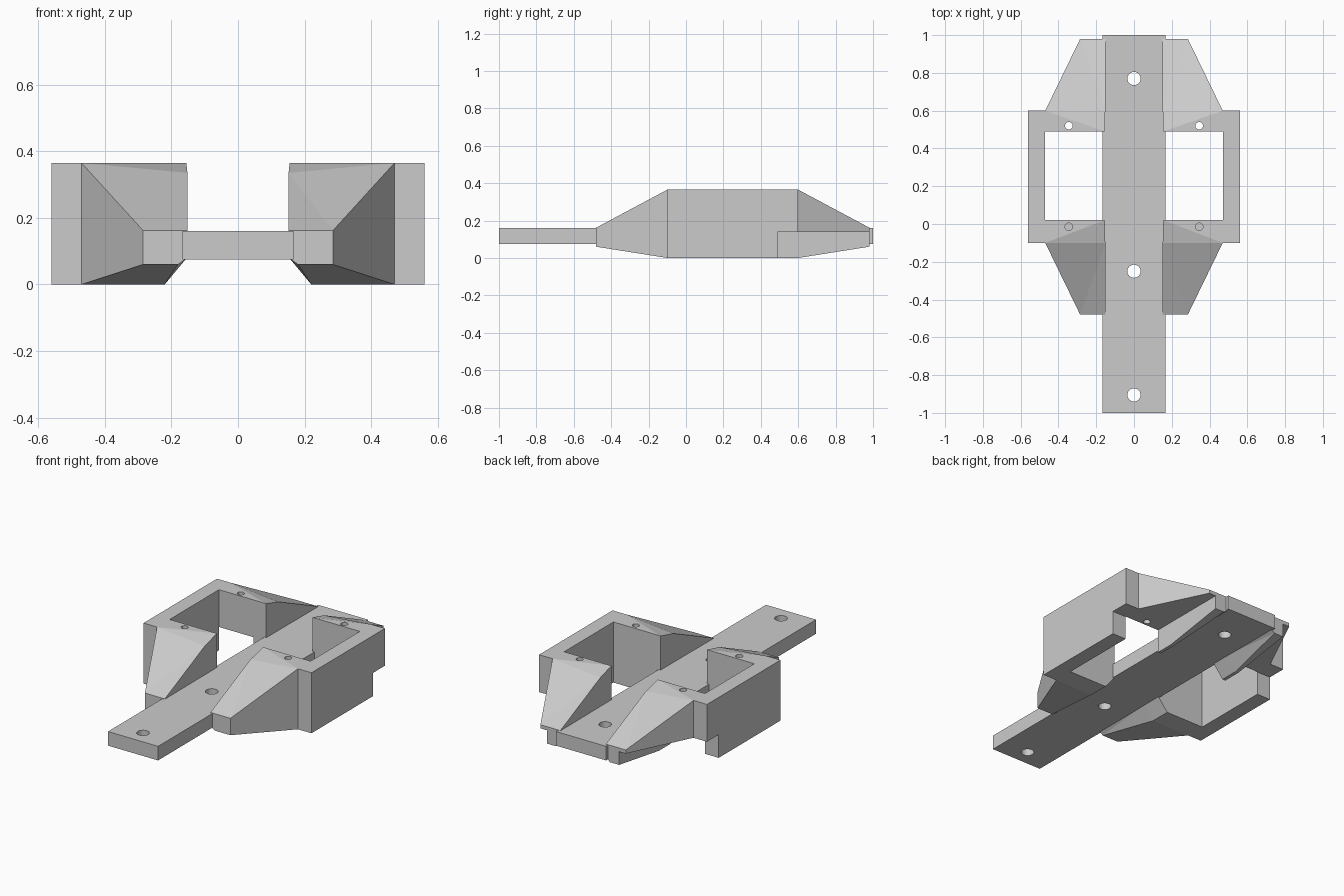
import bpy
import bmesh

cube = bpy.data.objects.get("Cube")
if cube:
    bpy.data.objects.remove(cube, do_unlink=True)

grey = bpy.data.materials.new("light_grey")
grey.use_nodes = True
grey.diffuse_color = (0.6, 0.6, 0.6, 1)
grey.node_tree.nodes["Principled BSDF"].inputs["Base Color"].default_value = (0.6, 0.6, 0.6, 1)


def finish(name, bm):
    bmesh.ops.recalc_face_normals(bm, faces=bm.faces[:])
    mesh = bpy.data.meshes.new(name)
    bm.to_mesh(mesh)
    bm.free()
    mesh.materials.append(grey)
    obj = bpy.data.objects.new(name, mesh)
    bpy.context.collection.objects.link(obj)
    return obj


def loft(name, rings):
    """Solid through rings given as (y, [(x, z), ...])."""
    bm = bmesh.new()
    loops = [[bm.verts.new((x, y, z)) for x, z in pts] for y, pts in rings]
    n = len(loops[0])
    for a, b in zip(loops, loops[1:]):
        for i in range(n):
            j = (i + 1) % n
            bm.faces.new((a[i], a[j], b[j], b[i]))
    bm.faces.new(loops[0])
    bm.faces.new(loops[-1])
    bmesh.ops.triangulate(bm, faces=bm.faces[:])
    return finish(name, bm)


def box(name, x0, x1, y0, y1, z0, z1):
    ring = [(x0, z0), (x1, z0), (x1, z1), (x0, z1)]
    return loft(name, [(y0, ring), (y1, ring)])


def drill(name, x, y, radius, z0, z1):
    bm = bmesh.new()
    bmesh.ops.create_cone(bm, cap_ends=True, segments=24, radius1=radius,
                          radius2=radius, depth=z1 - z0)
    bmesh.ops.translate(bm, verts=bm.verts[:], vec=(x, y, (z0 + z1) / 2))
    return finish(name, bm)


def cut(obj, cutter):
    cutter.hide_render = True
    cutter.hide_viewport = True
    cutter.display_type = 'WIRE'
    mod = obj.modifiers.new("cut", 'BOOLEAN')
    mod.operation = 'DIFFERENCE'
    mod.solver = 'EXACT'
    mod.object = cutter


# Central beam with three bolt holes
beam = box("centre_beam", -0.167, 0.167, -1, 1, 0.075, 0.16)
for i, y in enumerate((-0.905, -0.25, 0.77)):
    cut(beam, drill(f"beam_drill_{i}", 0, y, 0.035, 0, 0.3))

# Cross-sections of an arm: tapered tip, shoulder and pocket side
TOP = 0.365
tip = [(0.152, 0.162), (0.285, 0.162), (0.285, 0.06), (0.18, 0.06), (0.155, 0.078)]
shoulder = [(0.152, 0.335), (0.47, TOP), (0.47, 0), (0.22, 0), (0.155, 0.078)]
pocket = [(0.155, TOP)] + shoulder[1:]

front_arm = loft("front_arms", [(-0.48, tip), (-0.1, shoulder), (0.02, pocket)])
back_arm = loft("back_arms", [(0.98, tip), (0.6, shoulder), (0.49, pocket)])
wall = box("outer_walls", 0.47, 0.56, -0.1, 0.6, 0, TOP)

# Relief under the back arm and wall corner
relief = box("relief_cutter", 0.24, 0.7, 0.488, 1.1, -0.1, 0.14)
cut(back_arm, relief)
cut(wall, relief)

# Small screw holes: blind in front, through at the back
cut(front_arm, drill("front_screw_drill", 0.345, -0.015, 0.02, 0.2, 0.5))
cut(back_arm, drill("back_screw_drill", 0.345, 0.52, 0.02, 0.05, 0.5))

# Mirror the side frames across the beam
for part in (front_arm, back_arm, wall):
    mirror = part.modifiers.new("mirror", 'MIRROR')
    mirror.use_axis[0] = True
    mirror.use_mirror_merge = False
